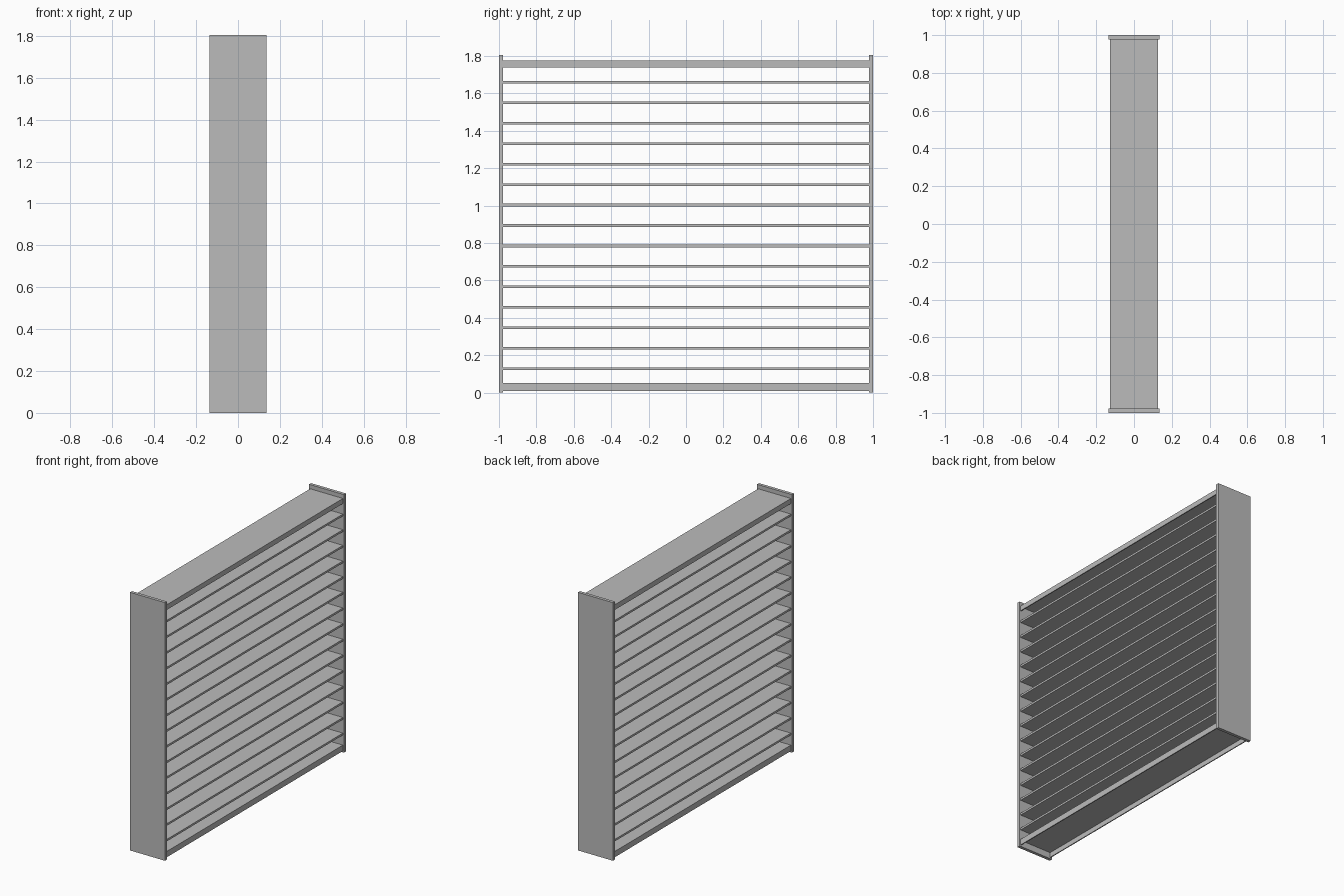
import bpy

old = bpy.data.objects.get("Cube")
if old:
    bpy.data.objects.remove(old, do_unlink=True)

# Single painted metal colour
grey = bpy.data.materials.new("light_grey_metal")
grey.use_nodes = True
colour = (0.5, 0.5, 0.5, 1)
grey.diffuse_color = colour
grey.node_tree.nodes["Principled BSDF"].inputs["Base Color"].default_value = colour

HALF_LENGTH = 1.0
END_THICK = 0.022
END_HALF_WIDTH = 0.135
HALF_WIDTH = 0.127
INNER = HALF_LENGTH - END_THICK
SHEET = 0.007


def finish(name, verts, faces):
    mesh = bpy.data.meshes.new(name)
    mesh.from_pydata(verts, [], faces)
    mesh.materials.append(grey)
    obj = bpy.data.objects.new(name, mesh)
    bpy.context.collection.objects.link(obj)
    return obj


def extrude_y(name, profile, y0, y1):
    """Sweep a closed (x, z) profile, counter-clockwise from the front, along y."""
    n = len(profile)
    verts = [(x, y, z) for y in (y0, y1) for x, z in profile]
    faces = [tuple(range(n)), tuple(reversed(range(n, 2 * n)))]
    faces += [(i, i + n, (i + 1) % n + n, (i + 1) % n) for i in range(n)]
    return finish(name, verts, faces)


def rectangle(half, z0, z1):
    return [(-half, z0), (half, z0), (half, z1), (-half, z1)]


def channel(z0, z1):
    """Sheet with a lip folded down along both long edges."""
    w, i = HALF_WIDTH, HALF_WIDTH - SHEET
    return [(-w, z0), (-i, z0), (-i, z1 - SHEET), (i, z1 - SHEET),
            (i, z0), (w, z0), (w, z1), (-w, z1)]


# Upright end panels
panel = rectangle(END_HALF_WIDTH, 0, 1.805)
extrude_y("front_end_panel", panel, -HALF_LENGTH, -INNER)
extrude_y("back_end_panel", panel, INNER, HALF_LENGTH)

# Folded top and bottom rails
extrude_y("top_rail", channel(1.74, 1.776), -INNER, INNER)
extrude_y("bottom_rail", channel(0.01, 0.051), -INNER, INNER)

# Evenly spaced horizontal slats
SLATS = 15
FIRST, LAST = 0.128, 1.66
for k in range(SLATS):
    z = FIRST + (LAST - FIRST) * k / (SLATS - 1)
    extrude_y(f"slat_{k + 1}", rectangle(HALF_WIDTH, z - 0.007, z + 0.007), -INNER, INNER)
